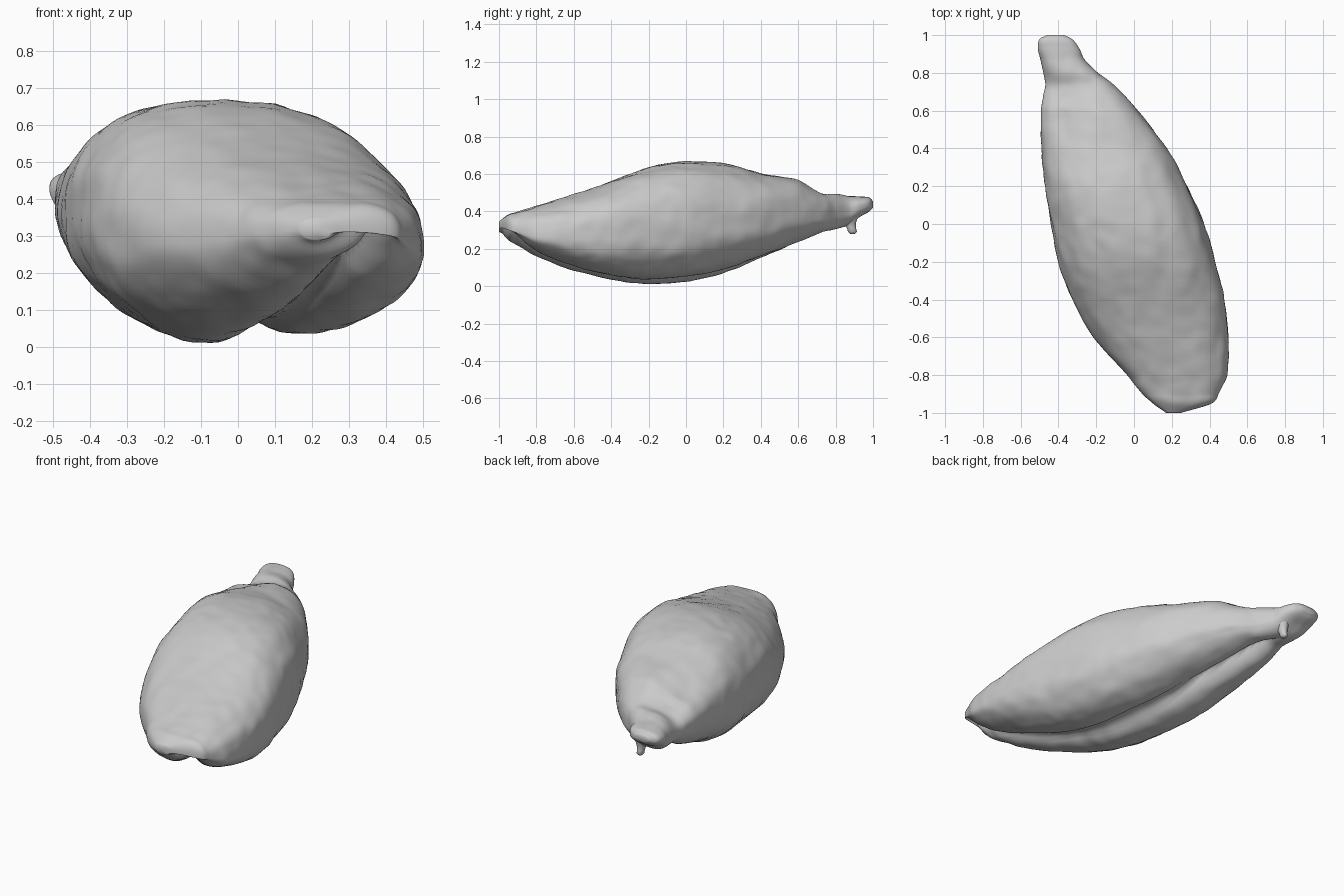
import bpy, bmesh, math
from mathutils import Vector, noise

cube = bpy.data.objects.get("Cube")
if cube:
    bpy.data.objects.remove(cube, do_unlink=True)

# Sections along the pod: y, left x, right x, bottom z, top z, groove x
SECTIONS = [
    (-1.0, .17, .25, .29, .345, .25),
    (-.95, .10, .41, .24, .385, .36),
    (-.9, .04, .45, .21, .40, .33),
    (-.8, -.04, .49, .145, .43, .26),
    (-.6, -.21, .50, .07, .49, .18),
    (-.4, -.33, .48, .02, .56, .10),
    (-.2, -.40, .43, -.005, .635, .05),
    (0, -.44, .37, .01, .665, 0),
    (.2, -.475, .28, .05, .655, -.07),
    (.4, -.49, .175, .125, .605, -.16),
    (.6, -.495, .02, .20, .575, -.26),
    (.68, -.48, -.05, .235, .53, -.30),
    (.74, -.465, -.11, .26, .50, -.33),
    (.8, -.475, -.19, .28, .50, -.35),
    (.87, -.495, -.26, .32, .485, -.36),
    (.93, -.51, -.29, .37, .48, -.37),
    (.98, -.50, -.33, .40, .475, -.40),
    (1.0, -.46, -.37, .42, .455, -.42),
]
SEGMENTS = 112
STEPS = 8


def smooth(a, b, t):
    t = max(0, min(1, (t - a) / (b - a)))
    return t * t * (3 - 2 * t)


def hermite(i, t):
    """Smooth in-between section, with slopes that allow for uneven spacing."""
    def slope(k, j):
        a, b = max(k - 1, 0), min(k + 1, len(SECTIONS) - 1)
        return (SECTIONS[b][j] - SECTIONS[a][j]) / (SECTIONS[b][0] - SECTIONS[a][0])
    p, q = SECTIONS[i], SECTIONS[i + 1]
    h = q[0] - p[0]
    out = [p[0] + h * t]
    for j in range(1, len(p)):
        out.append((2*t**3 - 3*t*t + 1) * p[j] + (t**3 - 2*t*t + t) * h * slope(i, j)
                   + (3*t*t - 2*t**3) * q[j] + (t**3 - t*t) * h * slope(i + 1, j))
    return out


def section_points(y, xl, xr, zb, zt, groove):
    cx, cz, a, b = (xl + xr) / 2, (zb + zt) / 2, (xr - xl) / 2, (zt - zb) / 2
    ends = smooth(-1.0, -.9, y) * (1 - smooth(.7, .95, y))
    depth = .09 * smooth(-1.0, -.97, y) * (1 - smooth(.65, .9, y))
    for k in range(SEGMENTS):
        u = 2 * math.pi * k / SEGMENTS
        c, s = math.cos(u), math.sin(u)
        # Full on top and on the lower right, leaner on the lower left
        if s > 0:
            power = .84
        else:
            power = .72 if c > 0 else 1.02
        x = cx + a * math.copysign(abs(c) ** power, c)
        z = cz + b * math.copysign(abs(s) ** power, s)
        # Underside: one lobe sits higher, and a crease parts the two
        if s < 0:
            under = smooth(0, .6, -s)
            lift = .024 * ends * smooth(-.16, .05, x - groove)
            lift += depth * math.exp(-abs(x - groove) / .045)
            z += min(under * lift, 1.6 * (cz - z))
        # Sunken hollow on top, before the stem
        else:
            hollow = math.exp(-((x + .36) / .11) ** 2 - ((y - .58) / .15) ** 2)
            z -= .05 * hollow * smooth(0, .5, s)
        # Gentle shrivelled skin
        p = Vector((x, y, z))
        n = Vector((c, 0, s))
        wrinkle = noise.noise(Vector((x * 9, y * 4, z * 9)))
        fine = noise.noise(Vector((x * 14, y * 14, z * 14)))
        yield p + n * (.006 * wrinkle + .005 * fine) * (.4 + .6 * ends)


def make_loft(name, rings, mat):
    """Skin closed rings of points and close both ends with a fan."""
    bm = bmesh.new()
    loops = [[bm.verts.new(p) for p in ring] for ring in rings]
    n = len(loops[0])
    for r0, r1 in zip(loops, loops[1:]):
        for k in range(n):
            bm.faces.new((r0[k], r0[(k + 1) % n], r1[(k + 1) % n], r1[k]))
    for ring in (loops[0], loops[-1]):
        mid = sum((v.co for v in ring), Vector()) / n
        pole = bm.verts.new(mid)
        for k in range(n):
            bm.faces.new((ring[k], ring[(k + 1) % n], pole))
    bmesh.ops.recalc_face_normals(bm, faces=bm.faces[:])
    for face in bm.faces:
        face.smooth = True
    mesh = bpy.data.meshes.new(name)
    bm.to_mesh(mesh)
    bm.free()
    mesh.materials.append(mat)
    obj = bpy.data.objects.new(name, mesh)
    bpy.context.collection.objects.link(obj)


grey = bpy.data.materials.new("pale_grey")
grey.use_nodes = True
tone = (.6, .6, .6, 1)
grey.diffuse_color = tone
grey.node_tree.nodes["Principled BSDF"].inputs["Base Color"].default_value = tone

# Pod body with its two lobes and narrowed stem end
rings = [list(section_points(*hermite(i, j / STEPS)))
         for i in range(len(SECTIONS) - 1) for j in range(STEPS)]
rings.append(list(section_points(*SECTIONS[-1])))
make_loft("pod_body", rings, grey)

# Small hooked barb under the stem end
barb = []
for z, y, r in ((.41, .86, .07), (.37, .865, .055), (.34, .875, .034),
                (.31, .885, .024), (.29, .89, .024), (.28, .89, .012)):
    barb.append([(-.33 + r * .8 * math.cos(k * math.pi / 8),
                  y + r * math.sin(k * math.pi / 8), z) for k in range(16)])
make_loft("stem_barb", barb, grey)
